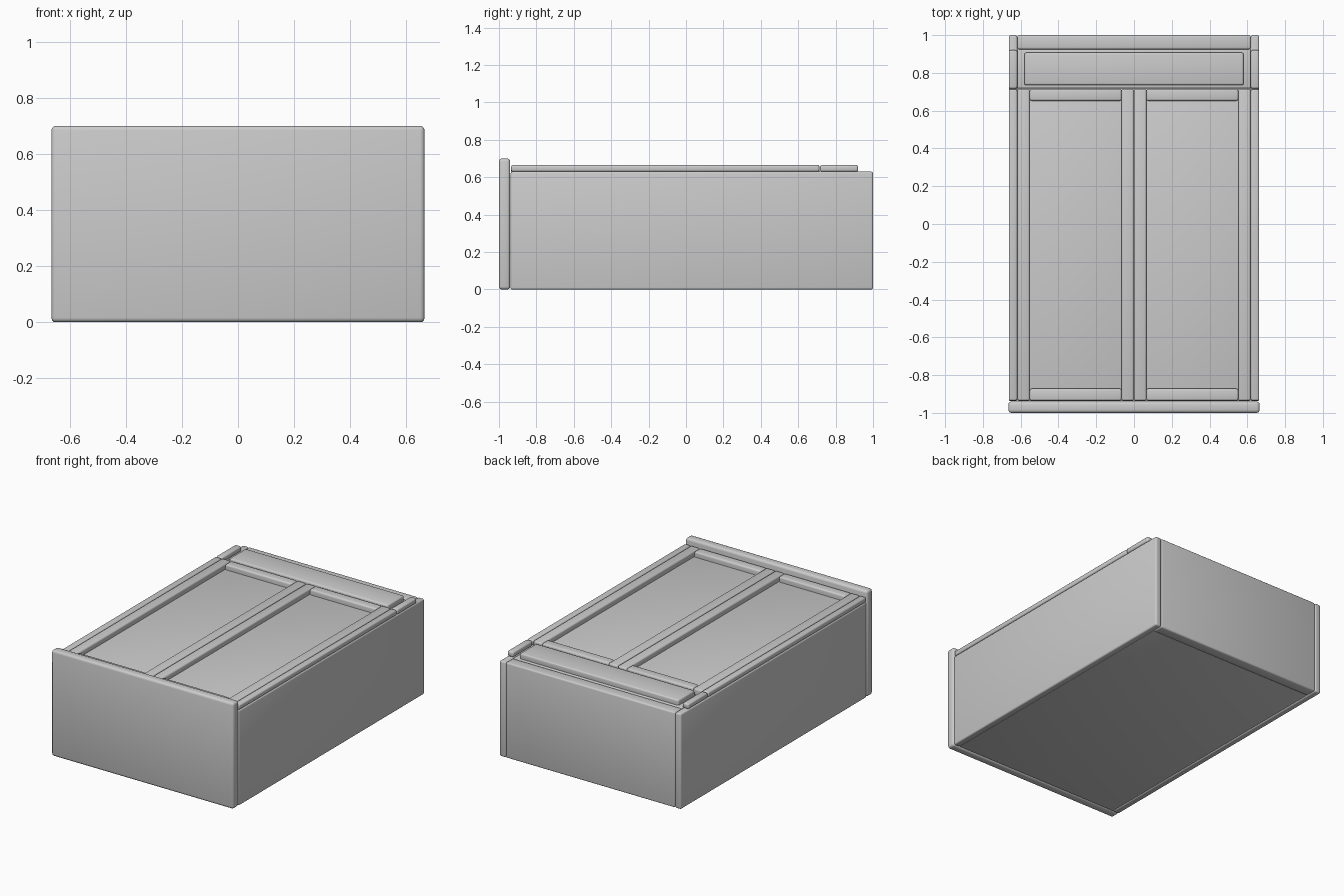
import bpy

if "Cube" in bpy.data.objects:
    bpy.data.objects.remove(bpy.data.objects["Cube"])

grey = bpy.data.materials.new("plain_grey")
grey.diffuse_color = (0.6, 0.6, 0.6, 1)
grey.use_nodes = True
grey.node_tree.nodes["Principled BSDF"].inputs["Base Color"].default_value = grey.diffuse_color


def box(name, x, y, z, bevel=0.01):
    """Rounded board spanning the given (min, max) ranges."""
    spans = (x, y, z)
    bpy.ops.mesh.primitive_cube_add(size=1, location=[(a + b) / 2 for a, b in spans])
    ob = bpy.context.object
    ob.name = name
    ob.scale = [b - a for a, b in spans]
    bpy.ops.object.transform_apply(location=False, rotation=False, scale=True)
    ob.data.materials.append(grey)
    mod = ob.modifiers.new("rounded_edges", 'BEVEL')
    mod.width = bevel
    mod.segments = 3
    bpy.ops.object.modifier_apply(modifier=mod.name)
    bpy.ops.object.shade_smooth_by_angle()
    return ob


def pair(name, x, y, z, bevel=0.01):
    """Board on the right and its mirror on the left."""
    box("right_" + name, x, y, z, bevel)
    box("left_" + name, (-x[1], -x[0]), y, z, bevel)


DECK = 0.63     # top of the walls
TOP = 0.665     # top of the trim
FRONT, SPLIT, BACK = -0.935, 0.715, 0.92

# Case
box("front_panel", (-0.665, 0.665), (-1.0, -0.94), (0, 0.70), 0.016)
pair("side_wall", (0.618, 0.663), (-0.938, 1.0), (0, DECK))
box("back_wall", (-0.618, 0.618), (0.925, 1.0), (0, DECK))
box("bottom_board", (-0.618, 0.618), (-0.938, 0.925), (0.004, 0.05), 0.004)

# Trim along the side walls
pair("side_trim", (0.618, 0.663), (FRONT, SPLIT - 0.002), (DECK, TOP))
pair("rear_side_trim", (0.618, 0.663), (SPLIT + 0.002, BACK), (DECK, TOP))

# Two framed doors
pair("door_panel", (0.03, 0.59), (FRONT + 0.02, SPLIT - 0.02), (0.60, DECK), 0.003)
pair("inner_stile", (0.001, 0.066), (FRONT, SPLIT), (0.60, TOP))
pair("outer_stile", (0.552, 0.617), (FRONT, SPLIT), (0.60, TOP))
pair("rear_rail", (0.066, 0.552), (SPLIT - 0.063, SPLIT), (0.60, TOP))
pair("front_rail", (0.066, 0.552), (FRONT, FRONT + 0.063), (0.60, TOP))

# Fixed rear strip with its raised panel
box("rear_strip", (-0.617, 0.617), (SPLIT + 0.003, 0.924), (0.595, DECK), 0.006)
box("rear_raised_panel", (-0.58, 0.58), (0.735, 0.907), (DECK - 0.015, TOP), 0.01)
